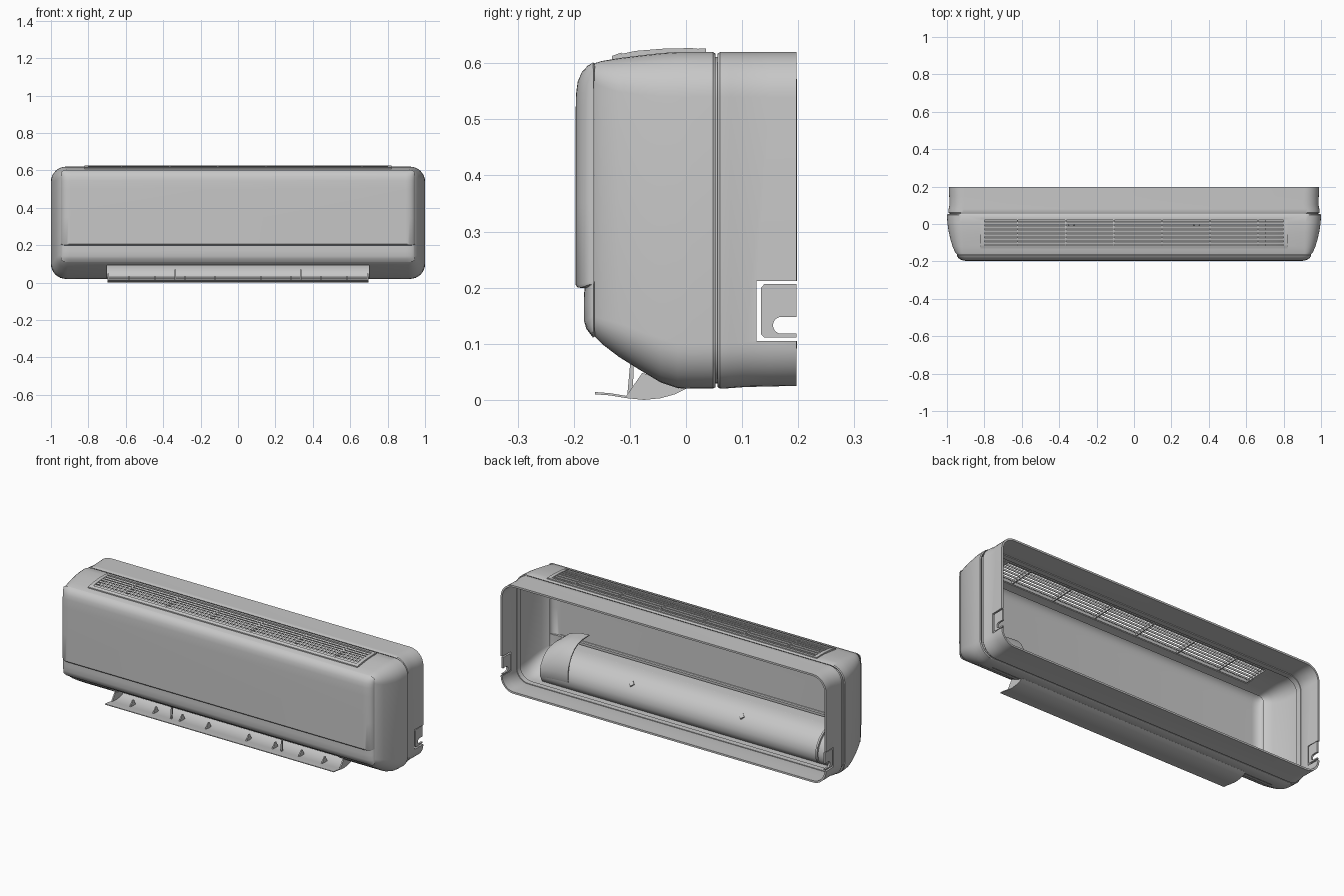
import bpy, bmesh, math
from mathutils import Vector

if "Cube" in bpy.data.objects:
    bpy.data.objects.remove(bpy.data.objects["Cube"])

grey = bpy.data.materials.new("light_grey_plastic")
grey.diffuse_color = (0.57, 0.57, 0.57, 1)
grey.use_nodes = True
grey.node_tree.nodes["Principled BSDF"].inputs["Base Color"].default_value = grey.diffuse_color


def activate(ob):
    bpy.ops.object.select_all(action='DESELECT')
    ob.select_set(True)
    bpy.context.view_layer.objects.active = ob


def finish(name, bm, thick=0, offset=-1, cutters=(), angle=32):
    me = bpy.data.meshes.new(name)
    bm.to_mesh(me)
    bm.free()
    me.materials.append(grey)
    ob = bpy.data.objects.new(name, me)
    bpy.context.collection.objects.link(ob)
    activate(ob)
    if thick:
        m = ob.modifiers.new("wall", 'SOLIDIFY')
        m.thickness, m.offset = thick, offset
        bpy.ops.object.modifier_apply(modifier=m.name)
    for c in cutters:
        m = ob.modifiers.new("cut", 'BOOLEAN')
        m.operation, m.solver, m.object = 'DIFFERENCE', 'EXACT', c
        bpy.ops.object.modifier_apply(modifier=m.name)
    bpy.ops.object.shade_smooth_by_angle(angle=math.radians(angle))
    return ob


def skin(name, rings, closed=True, **kw):
    """Faces between successive rings of points."""
    bm = bmesh.new()
    vs = [[bm.verts.new(p) for p in r] for r in rings]
    for a, b in zip(vs, vs[1:]):
        n = len(a)
        for i in range(n if closed else n - 1):
            j = (i + 1) % n
            bm.faces.new((b[i], b[j], a[j], a[i]))
    return finish(name, bm, **kw)


def prism(name, pts, x0, x1):
    """Side outline (y, z) extruded along x."""
    bm = bmesh.new()
    f = bm.faces.new([bm.verts.new((x0, y, z)) for y, z in pts])
    r = bmesh.ops.extrude_face_region(bm, geom=[f])
    bmesh.ops.translate(bm, vec=(x1 - x0, 0, 0),
                        verts=[v for v in r['geom'] if isinstance(v, bmesh.types.BMVert)])
    bmesh.ops.recalc_face_normals(bm, faces=bm.faces)
    return finish(name, bm)


def box(name, x, y, z):
    return prism(name, [(y[0], z[0]), (y[1], z[0]), (y[1], z[1]), (y[0], z[1])], *x)


def rounded(y, w, lo, hi, r, n=8):
    pts = []
    for k, (cx, cz) in enumerate([(w - r, hi - r), (r - w, hi - r), (r - w, lo + r), (w - r, lo + r)]):
        for i in range(n + 1):
            a = math.pi / 2 * (k + i / n)
            pts.append((cx + r * math.cos(a), y, cz + r * math.sin(a)))
    return pts


# Cutters: outlet, top intake, pipe openings on both sides
outlet = box("outlet_cutter", (-0.7, 0.7), (-0.3, -0.015), (-0.1, 0.094))
intake = box("intake_cutter", (-0.805, 0.805), (-0.118, 0.024), (0.55, 0.7))
ports = [box("port_cutter", sorted((s * 0.9, s * 1.1)), (0.126, 0.3), (0.105, 0.212)) for s in (-1, 1)]

# Front casing
skin("front_casing", [rounded(*s) for s in [
    (-0.163, 0.945, 0.113, 0.600, 0.035), (-0.150, 0.957, 0.100, 0.604, 0.045),
    (-0.120, 0.970, 0.077, 0.609, 0.060), (-0.080, 0.982, 0.052, 0.614, 0.070),
    (-0.045, 0.990, 0.031, 0.618, 0.078), (-0.015, 0.995, 0.021, 0.620, 0.080),
    (0.010, 0.998, 0.020, 0.620, 0.080), (0.048, 1.0, 0.020, 0.620, 0.080),
    (0.053, 0.997, 0.023, 0.617, 0.080)]], thick=0.01, cutters=(outlet, intake))

# Rear casing, open at the back, and the recessed joint strip
skin("rear_casing", [rounded(*s) for s in [
    (0.056, 0.988, 0.023, 0.617, 0.08), (0.061, 0.992, 0.020, 0.620, 0.08),
    (0.080, 0.991, 0.021, 0.620, 0.08), (0.105, 0.986, 0.023, 0.620, 0.08),
    (0.150, 0.988, 0.024, 0.620, 0.08), (0.197, 0.990, 0.025, 0.620, 0.08)]],
    thick=0.01, cutters=ports)
skin("joint_strip", [rounded(y, 0.985, 0.029, 0.611, 0.075) for y in (0.04, 0.07)], thick=0.005)


# Front panels: side outline swept along x, pulled back at the ends
def panel(name, prof):
    mid, rings = 0.355, []
    ends = [(0.945 - 0.05 * (1 - math.cos(a)), math.sin(a)) for a in
            [math.pi / 2 * i / 7 for i in range(8)]]
    for x, f in [(-x, f) for x, f in ends] + [(x, f) for x, f in reversed(ends)]:
        g = 0.955 + 0.045 * min(1, f * 1.3)
        rings.append([(x, -0.164 + (y + 0.164) * f, mid + (z - mid) * g) for y, z in prof])
    return skin(name, rings, closed=False, thick=0.004, offset=0)


panel("front_panel", [(-0.164, 0.600), (-0.174, 0.594), (-0.184, 0.583), (-0.191, 0.567),
                      (-0.194, 0.545), (-0.195, 0.5), (-0.195, 0.35), (-0.195, 0.206), (-0.192, 0.202),
                      (-0.178, 0.201)])
panel("lower_front_strip", [(-0.179, 0.204), (-0.180, 0.17), (-0.180, 0.142), (-0.176, 0.128),
                            (-0.164, 0.112)])

# Top intake grille: raised frame, slats and cross bars
box("grille_back_bar", (-0.82, 0.82), (0.022, 0.036), (0.61, 0.626))
prism("grille_front_bar", [(-0.132, 0.603), (-0.115, 0.603), (-0.115, 0.619), (-0.132, 0.613)], -0.82, 0.82)
arch = [(-0.132, 0.603), (0.036, 0.61), (0.036, 0.624), (0.01, 0.627), (-0.04, 0.626), (-0.09, 0.622), (-0.132, 0.613)]
for s in (-1, 1):
    prism("grille_end_bar", arch, s * 0.80, s * 0.82)
for i in range(6):
    prism("grille_cross_bar", [(y, z - 0.002) for y, z in arch], -0.625 + 0.257 * i, -0.619 + 0.257 * i)
for i in range(6):
    y = -0.102 + 0.0215 * i
    z = 0.618 + 0.007 * min(1, (y + 0.102) / 0.06)
    prism("grille_slat", [(y - 0.007, z - 0.003), (y + 0.006, z), (y + 0.008, z - 0.012), (y + 0.005, z - 0.012),
                          (y + 0.003, z - 0.004)], -0.81, 0.81)

# Air duct drum seen from the back
drum = [(-0.015, 0.022), (0.005, 0.035), (0.018, 0.06), (0.021, 0.09), (0.012, 0.122), (-0.008, 0.152),
        (-0.036, 0.175), (-0.07, 0.189), (-0.11, 0.195), (-0.165, 0.196)]
skin("air_duct", [[(x, y, z) for y, z in drum] for x in (-0.87, 0.87)], closed=False, thick=0.005, offset=0)
for s in (-1, 1):
    prism("duct_side", [(-0.15, 0.1), (-0.1, 0.066)] + drum, s * 0.70, s * 0.707)
    prism("drum_end_wall", [(-0.14, 0.1), (-0.05, 0.045)] + drum, s * 0.862, s * 0.87)
skin("duct_front_wall", [[(x, -0.135, 0.092), (x, -0.13, 0.15), (x, -0.10, 0.195)] for x in (-0.7, 0.7)],
     closed=False, thick=0.005, offset=0)
# Raised motor cover at one end of the drum
skin("motor_cover", [[(x, y * k + 0.004, 0.03 + (z - 0.022) * h) for y, z in drum]
                     for x, h, k in ((0.70, 1.36, 1.0), (0.76, 1.33, 1.0), (0.82, 1.22, 1.0), (0.87, 1.0, 1.0))],
     closed=False, thick=0.005, offset=0)
# Raised ring at the other end
skin("drum_ring", [[(x, y + 0.008, z + 0.008) for y, z in drum] for x in (-0.82, -0.81)],
     closed=False, thick=0.012, offset=0)
# Small diamond lugs on the drum
for s in (-1, 1):
    bm = bmesh.new()
    bmesh.ops.create_cone(bm, cap_ends=True, segments=4, radius1=0.016, radius2=0.016, depth=0.012)
    q = Vector((0, 0.63, 0.77)).to_track_quat('Z', 'Y')
    bm.transform(q.to_matrix().to_4x4())
    bmesh.ops.translate(bm, vec=(s * 0.335, -0.008, 0.155), verts=bm.verts)
    finish("drum_lug", bm)

# Outlet flap with end plates, ribs and pivot pins
flap = [(-0.162, 0.010), (-0.135, 0.008), (-0.105, 0.003), (-0.075, 0.0), (-0.045, 0.003), (-0.02, 0.010),
        (0.0, 0.020)]
prism("outlet_flap", flap + [(y, z + 0.004) for y, z in reversed(flap)], -0.697, 0.697)
for s in (-1, 1):
    prism("flap_end_plate", [(-0.108, 0.005), (-0.075, 0.002), (-0.045, 0.004), (-0.02, 0.011), (0.0, 0.021),
                             (-0.03, 0.034), (-0.078, 0.048)], s * 0.69, s * 0.697)
    for x in (0.12, 0.28, 0.44, 0.58):
        prism("flap_rib", [(-0.108, 0.005), (-0.06, 0.003), (-0.075, 0.035), (-0.085, 0.035)],
              s * x, s * (x + 0.006))
    prism("flap_pin", [(-0.105, 0.005), (-0.095, 0.005), (-0.093, 0.07), (-0.099, 0.07)],
          s * 0.331, s * 0.339)

# Pipe knock-out plates with a rounded slot, inside each port
slot = [(0.17 - 0.015 * math.sin(a), 0.133 + 0.015 * math.cos(a)) for a in [math.pi * i / 10 for i in range(11)]]
plate = [(0.197, 0.111), (0.140, 0.111), (0.134, 0.117), (0.134, 0.200), (0.140, 0.207), (0.197, 0.207),
         (0.197, 0.148)] + slot + [(0.197, 0.118)]
for s in (-1, 1):
    prism("pipe_plate", plate, s * 0.975, s * 0.985)

for c in [outlet, intake] + ports:
    bpy.data.objects.remove(c, do_unlink=True)
